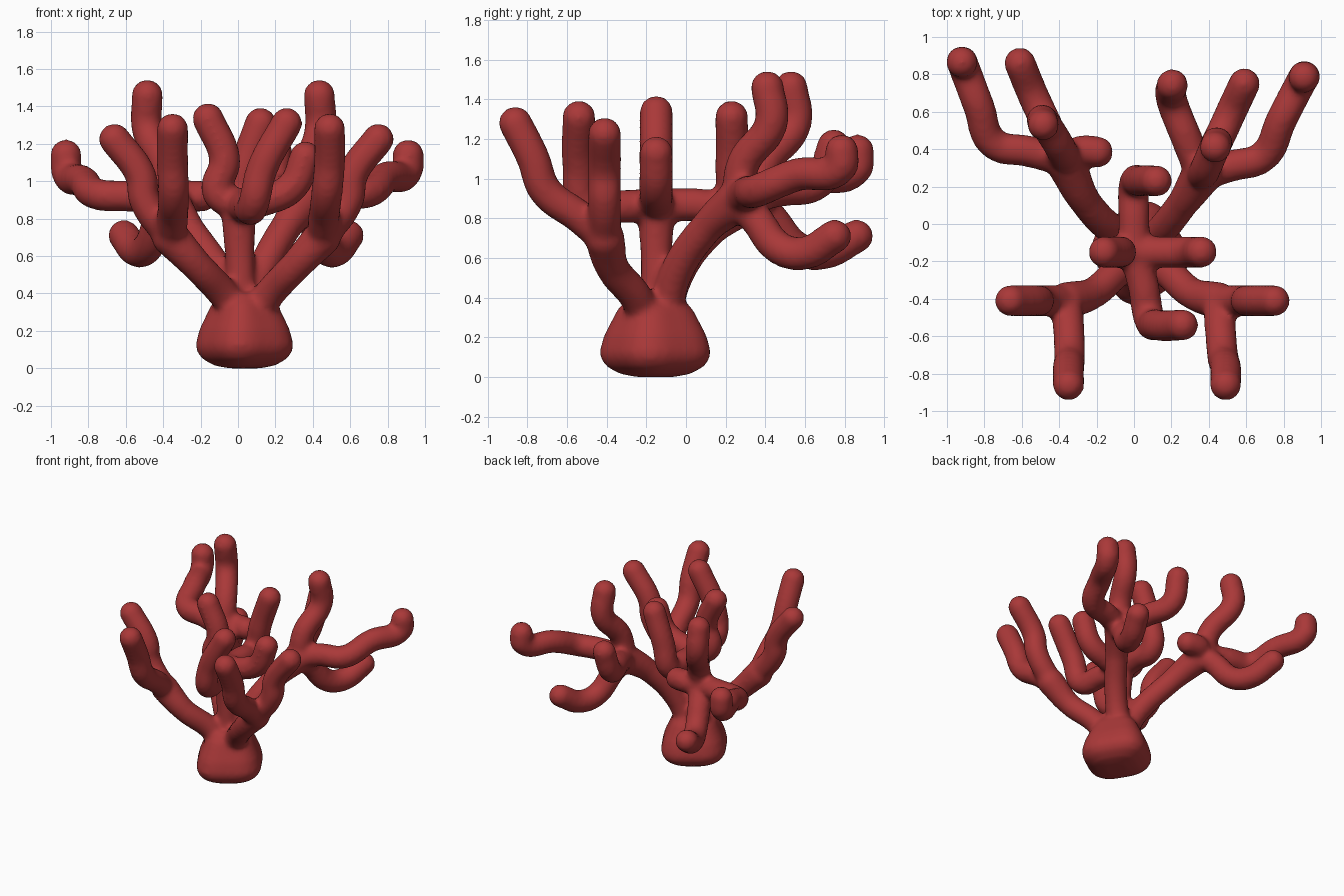
import bpy, bmesh, math
from mathutils import Matrix

if "Cube" in bpy.data.objects:
    bpy.data.objects.remove(bpy.data.objects["Cube"])

R = 0.085


def tube_mesh(points, r, end):
    """Smooth round tube through the points, last point scaled by end."""
    cu = bpy.data.curves.new("branch_path", 'CURVE')
    cu.dimensions = '3D'
    cu.bevel_depth = r
    cu.bevel_resolution = 5
    cu.use_fill_caps = True
    cu.resolution_u = 8
    sp = cu.splines.new('BEZIER')
    sp.bezier_points.add(len(points) - 1)
    for bp, p in zip(sp.bezier_points, points):
        bp.co = p
        bp.handle_left_type = bp.handle_right_type = 'AUTO'
    sp.bezier_points[-1].radius = end
    ob = bpy.data.objects.new("branch_path", cu)
    bpy.context.scene.collection.objects.link(ob)
    deps = bpy.context.evaluated_depsgraph_get()
    me = bpy.data.meshes.new_from_object(ob.evaluated_get(deps))
    bpy.data.objects.remove(ob)
    bpy.data.curves.remove(cu)
    return me


bm = bmesh.new()


def branch(*points, r=R, end=1.0):
    me = tube_mesh(points, r, end)
    bm.from_mesh(me)
    bpy.data.meshes.remove(me)
    # rounded ends
    for p, k in ((points[0], r), (points[-1], r * end)):
        bmesh.ops.create_icosphere(bm, subdivisions=3, radius=k,
                                   matrix=Matrix.Translation(p))


# foot: bulb with a softly four-sided outline
prof = [(0.09, 0.0), (0.17, 0.015), (0.235, 0.05), (0.265, 0.09), (0.272, 0.13), (0.25, 0.21),
        (0.215, 0.28), (0.185, 0.34), (0.13, 0.40)]
rings = []
for r, z in prof:
    ring = []
    for i in range(32):
        a = 2 * math.pi * i / 32
        k = r * (0.945 + 0.065 * math.cos(4 * (a + math.radians(12))))
        ring.append(bm.verts.new((0.035 + 0.97 * k * math.cos(a), -0.155 + 1.04 * k * math.sin(a), z)))
    rings.append(ring)
for a, b in zip(rings, rings[1:]):
    for i in range(32):
        j = (i + 1) % 32
        bm.faces.new((a[i], a[j], b[j], b[i]))
bm.faces.new(rings[0][::-1])
bm.faces.new(rings[-1])

# central stem and its four branches
hub = (0, -0.15, 0.87)
branch((0.02, -0.15, 0.3), (0.01, -0.15, 0.6), hub, r=0.08, end=1.2)
branch(hub, (-0.11, -0.15, 0.94), (-0.07, -0.15, 1.11), (-0.16, -0.15, 1.335))
branch(hub, (0.15, -0.15, 0.9), (0.29, -0.15, 0.97), (0.36, -0.15, 1.13))
branch(hub, (0, 0.03, 0.87), (0, 0.2, 0.88), (0.04, 0.23, 1.08), (0.12, 0.23, 1.31))
branch(hub, (0.05, -0.33, 0.86), (0.08, -0.5, 0.87), (0.13, -0.54, 1.07), (0.26, -0.54, 1.31))

# front right and front left arms, leaning about their shared middle
for s in (1, -1):
    def P(x, y, z):
        return (0.045 + s * (x - 0.045), y, z)
    f = 0.02 if s < 0 else 0   # left forward branch sits slightly nearer the middle
    fork = P(0.45, -0.41, 0.7)
    branch(P(0.08, -0.2, 0.28), P(0.17, -0.25, 0.4), P(0.31, -0.37, 0.55), fork, end=1.2)
    branch(fork, P(0.46 - f, -0.54, 0.81), P(0.475 - 2 * f, -0.71, 0.94),
           P(0.49 - 2.5 * f, -0.77, 1.1), P(0.49 - 2.5 * f, -0.86, 1.28))
    branch(fork, P(0.59, -0.41, 0.9), P(0.61, -0.41, 1.03), P(0.75, -0.41, 1.225))

# back right arm
fork = (0.36, 0.26, 0.89)
branch((0.05, -0.1, 0.3), (0.12, -0.06, 0.5), (0.26, 0.11, 0.76), fork, end=1.3)
branch(fork, (0.38, 0.29, 1.08), (0.44, 0.43, 1.28), (0.435, 0.41, 1.46))
branch(fork, (0.52, 0.31, 0.93), (0.69, 0.36, 0.94), (0.79, 0.56, 1.02), (0.905, 0.78, 1.06), (0.91, 0.785, 1.14))
branch(fork, (0.4, 0.35, 0.8), (0.46, 0.47, 0.65), (0.52, 0.6, 0.625), (0.59, 0.75, 0.71))
branch(fork, (0.28, 0.46, 0.94), (0.2, 0.67, 0.985), (0.205, 0.745, 1.165))

# back left arm
fork = (-0.37, 0.34, 0.9)
branch((0.0, -0.1, 0.3), (-0.08, -0.06, 0.48), (-0.26, 0.12, 0.74), fork, end=1.3)
branch(fork, (-0.39, 0.4, 1.08), (-0.485, 0.55, 1.28), (-0.485, 0.53, 1.46))
branch(fork, (-0.57, 0.39, 0.92), (-0.75, 0.43, 0.93), (-0.83, 0.63, 1.0), (-0.915, 0.855, 1.05), (-0.92, 0.865, 1.14))
branch(fork, (-0.42, 0.43, 0.8), (-0.48, 0.56, 0.65), (-0.54, 0.69, 0.625), (-0.61, 0.86, 0.71))
branch(fork, (-0.28, 0.39, 0.92), (-0.195, 0.385, 0.92))

me = bpy.data.meshes.new("coral")
bm.to_mesh(me)
bm.free()
coral = bpy.data.objects.new("coral", me)
bpy.context.scene.collection.objects.link(coral)

# fuse the pieces and soften the joints
rm = coral.modifiers.new("fuse", 'REMESH')
rm.mode = 'VOXEL'
rm.voxel_size = 0.018
rm.use_smooth_shade = True
sm = coral.modifiers.new("soften", 'SMOOTH')
sm.factor = 0.5
sm.iterations = 8

mat = bpy.data.materials.new("coral_red")
mat.diffuse_color = (0.4, 0.04, 0.04, 1)
mat.use_nodes = True
mat.node_tree.nodes["Principled BSDF"].inputs["Base Color"].default_value = mat.diffuse_color
me.materials.append(mat)
